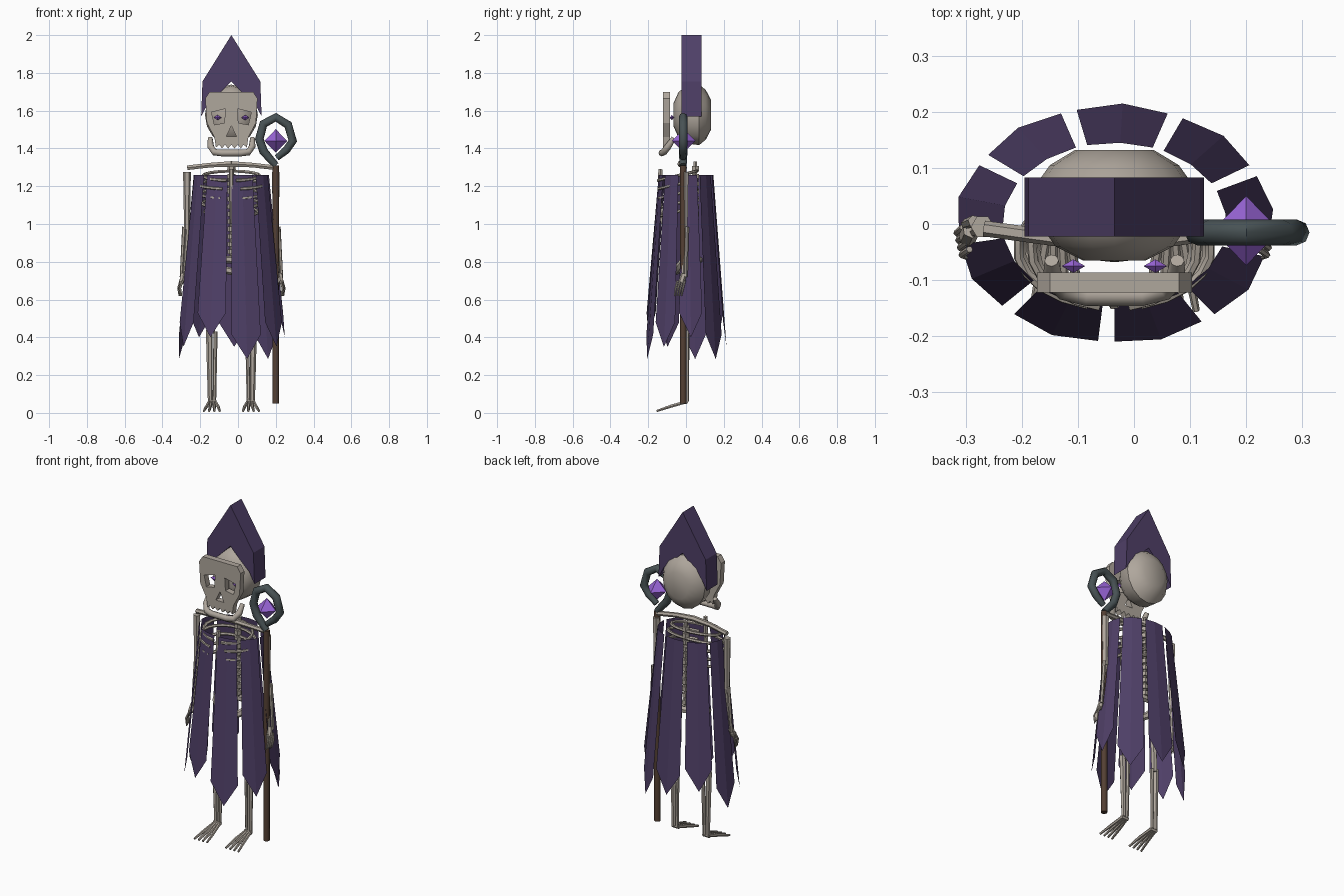
import bpy, bmesh, math
from mathutils import Vector

if "Cube" in bpy.data.objects:
    bpy.data.objects.remove(bpy.data.objects["Cube"])

C = -0.035  # body centre line in x


def material(name, col):
    m = bpy.data.materials.new(name)
    m.diffuse_color = (*col, 1)
    m.use_nodes = True
    m.node_tree.nodes["Principled BSDF"].inputs["Base Color"].default_value = m.diffuse_color
    return m


BONE = material("bone", (0.43, 0.385, 0.335))
CLOTH = material("purple_cloth", (0.078, 0.05, 0.135))
GEM = material("violet_gem", (0.32, 0.13, 0.68))
METAL = material("dark_metal", (0.065, 0.085, 0.09))
WOOD = material("brown_wood", (0.09, 0.052, 0.034))


def finish(ob, mat, smooth=None):
    """Turn a curve into a mesh, set its material and shading."""
    bpy.ops.object.select_all(action='DESELECT')
    ob.select_set(True)
    bpy.context.view_layer.objects.active = ob
    if ob.type == 'CURVE':
        bpy.ops.object.convert(target='MESH')
        ob = bpy.context.object
    ob.data.materials.clear()
    ob.data.materials.append(mat)
    if smooth:
        bpy.ops.object.shade_smooth_by_angle(angle=math.radians(smooth))
    else:
        ob.data.polygons.foreach_set("use_smooth", [False] * len(ob.data.polygons))
    return ob


def add_spline(cu, pts, cyclic=False):
    s = cu.splines.new('POLY')
    s.points.add(len(pts) - 1)
    for p, q in zip(s.points, pts):
        p.co = (q[0], q[1], q[2], 1)
        p.radius = q[3] if len(q) > 3 else 1
    s.use_cyclic_u = cyclic


def tubes(name, paths, r, mat, res=1, smooth=50, cyclic=False):
    """Round bars along paths of (x, y, z[, radius factor])."""
    cu = bpy.data.curves.new(name, 'CURVE')
    cu.dimensions = '3D'
    cu.bevel_depth, cu.bevel_resolution, cu.use_fill_caps = r, res, True
    for p in paths:
        add_spline(cu, p, cyclic)
    ob = bpy.data.objects.new(name, cu)
    bpy.context.collection.objects.link(ob)
    return finish(ob, mat, smooth)


def plate(name, loops, y, half, mat):
    """Extruded front-facing outline; further loops cut holes."""
    cu = bpy.data.curves.new(name, 'CURVE')
    cu.dimensions, cu.fill_mode, cu.extrude = '2D', 'BOTH', half
    for lp in loops:
        add_spline(cu, [(x, z, 0) for x, z in lp], True)
    ob = bpy.data.objects.new(name, cu)
    ob.location, ob.rotation_euler = (C, y, 0), (math.pi / 2, 0, 0)
    bpy.context.collection.objects.link(ob)
    return finish(ob, mat)


def from_bmesh(name, bm, mat, smooth=None):
    bmesh.ops.recalc_face_normals(bm, faces=bm.faces)
    me = bpy.data.meshes.new(name)
    bm.to_mesh(me)
    ob = bpy.data.objects.new(name, me)
    bpy.context.collection.objects.link(ob)
    return finish(ob, mat, smooth)


def octahedron(name, loc, rx, ry, rz):
    bm = bmesh.new()
    ring = [bm.verts.new((loc[0] + a * rx, loc[1] + b * ry, loc[2]))
            for a, b in ((1, 0), (0, 1), (-1, 0), (0, -1))]
    for s in (1, -1):
        tip = bm.verts.new((loc[0], loc[1], loc[2] + s * rz))
        for i in range(4):
            bm.faces.new((ring[i], ring[(i + 1) % 4], tip))
    return from_bmesh(name, bm, GEM)


def both(paths):
    """Paths in offsets from the centre line, placed on both sides."""
    return [[(C + s * p[0], *p[1:]) for p in path] for s in (1, -1) for path in paths]


def sym(half):
    return half + [(-x, z) for x, z in reversed(half) if abs(x) > 1e-6]


# Cloak strips: nine pointed panels flaring out on an ellipse
bm = bmesh.new()
for k in range(9):
    mid = 287 + 40 * k
    tip = (0.285, 0.35, 0.40)[k % 3]
    top, low = [], []
    for d in (-17, 0, 17):
        a = math.radians(mid + d)
        z = tip if d == 0 else tip + 0.13
        f = 1 if d == 0 else 0.975
        top.append(bm.verts.new((C + 0.2 * math.cos(a), 0.145 * math.sin(a), 1.26)))
        low.append(bm.verts.new((C + 0.285 * f * math.cos(a), 0.215 * f * math.sin(a), z)))
    for i in (0, 1):
        bm.faces.new((top[i], low[i], low[i + 1], top[i + 1]))
from_bmesh("cloak_strips", bm, CLOTH)

# Hood: pointed arch
outer = [(0.16, 1.57), (0.153, 1.755), (0, 2.0)]
inner = [(0, 1.755), (0.075, 1.68), (0.125, 1.635)]
plate("hood", [outer + [(-x, z) for x, z in outer[1::-1]]
               + [(-x, z) for x, z in inner[::-1]] + inner[1:]], 0.03, 0.0525, CLOTH)

# Cranium: rings along y
bm = bmesh.new()
rings = []
for y, f in ((0.132, 0.5), (0.105, 0.82), (0.07, 1), (0.0, 0.95), (-0.04, 0.75), (-0.065, 0.4)):
    rings.append([bm.verts.new((C + 0.14 * f * math.cos(i * math.pi / 8), y,
                                1.578 + 0.16 * f * math.sin(i * math.pi / 8))) for i in range(16)])
for a, b in zip(rings, rings[1:]):
    for i in range(16):
        bm.faces.new((a[i], a[(i + 1) % 16], b[(i + 1) % 16], b[i]))
bm.faces.new(rings[0])
bm.faces.new(rings[-1])
from_bmesh("cranium", bm, BONE, 40)

# Face plate with eye and nose holes and a toothed lower edge
half = [(0.115, 1.70), (0.138, 1.665), (0.13, 1.535), (0.09, 1.46), (0.082, 1.405),
        (0.064, 1.42), (0.05, 1.4), (0.034, 1.42), (0.017, 1.4), (0, 1.42)]
eye = [(0.032, 1.61), (0.105, 1.592), (0.09, 1.525), (0.037, 1.535)]
plate("face_plate", [sym(half), eye, [(-x, z) for x, z in eye],
                     [(0, 1.52), (0.027, 1.462), (-0.027, 1.462)]], -0.104, 0.018, BONE)
for side, s in (("left", -1), ("right", 1)):
    octahedron(side + "_eye", (C + s * 0.073, -0.075, 1.563), 0.021, 0.012, 0.014)

# Jaw: curved bar under the face
jaw = [(0.112, -0.065, 1.455, 0.7), (0.11, -0.095, 1.41), (0.09, -0.118, 1.38), (0.05, -0.128, 1.376)]
tubes("jaw", [[(C + x, *r) for x, *r in jaw] + [(C - x, *r) for x, *r in jaw[::-1]]], 0.018, BONE, 2)

# Collar bones, breastbone and spine
tubes("collar_bones", both([[(0, -0.03, 1.318, 1.2), (0.11, -0.025, 1.312), (0.232, -0.008, 1.298)]]), 0.014, BONE)
tubes("breastbone", [[(C, -0.135, 1.29), (C, -0.14, 1.15), (C, -0.125, 1.0, 0.6)]], 0.013, BONE)
tubes("spine", [[(C, 0.05, 0.83), (C, 0.05, 1.33)]], 0.011, BONE)
tubes("vertebrae", [[(C, 0.05, 0.84 + 0.04 * i), (C, 0.05, 0.866 + 0.04 * i)] for i in range(12)], 0.021, BONE)

# Ribs: open hoops dipping toward the front
ribs = []
for i, (z, f) in enumerate(((1.255, 0.86), (1.21, 1), (1.16, 0.97), (1.11, 0.9), (1.065, 0.82))):
    end = (80, 74, 70, 66, 62)[i]
    path = []
    for j in range(11):
        t = math.radians(90 - (90 + end) * j / 10)
        path.append((0.172 * f * math.cos(t), -0.045 + 0.103 * math.sin(t), z + 0.025 * math.sin(t)))
    ribs.append(path)
tubes("ribs", both(ribs), 0.009, BONE)

# Pelvis: tilted hoop with hip knobs
hoop = [(C + 0.11 * math.cos(t), 0.01 + 0.06 * math.sin(t), 0.8 + 0.03 * math.sin(t) + 0.02 * math.cos(2 * t))
        for t in [i * math.pi / 8 for i in range(16)]]
tubes("pelvis", [hoop], 0.02, BONE, cyclic=True)

# Arms: upper bone, paired forearm bones and fingers
tubes("upper_arms", both([[(0.235, -0.005, 1.275, 1.15), (0.235, -0.005, 0.97, 0.85)]]), 0.018, BONE)
tubes("forearms", both([[(0.23, -0.005, 0.985), (0.25, -0.015, 0.72, 0.8)],
                        [(0.25, 0.005, 0.985), (0.265, 0.0, 0.72, 0.8)]]), 0.011, BONE)
tubes("hands", both([[(0.255, -0.01, 0.735), (0.262, -0.025, 0.69)]]), 0.016, BONE)
tubes("fingers", both([[(0.258 + 0.004 * i, -0.045 + 0.013 * i, 0.70),
                        (0.272 + 0.003 * i, -0.055 + 0.013 * i, 0.66),
                        (0.264 + 0.004 * i, -0.06 + 0.012 * i, 0.62, 0.6)] for i in range(4)]), 0.006, BONE)

# Legs: thigh, paired shin bones, ankle and splayed toes
tubes("thighs", both([[(0.09, 0.01, 0.80, 1.2), (0.105, 0.005, 0.42)]]), 0.017, BONE)
tubes("shins", both([[(0.117, 0.0, 0.44, 1.15), (0.112, 0.004, 0.06, 0.8)],
                     [(0.084, 0.008, 0.43, 0.7), (0.09, 0.006, 0.06, 0.6)]]), 0.016, BONE)
tubes("ankles", both([[(0.08, 0.0, 0.058), (0.124, 0.0, 0.058)]]), 0.012, BONE)
tubes("toes", both([[(0.085 + 0.011 * i, 0.0, 0.058), (0.071 + 0.02 * i, -0.08, 0.035),
                     (0.062 + 0.028 * i, -0.155, 0.01, 0.7)] for i in range(4)]), 0.009, BONE)

# Staff: wooden shaft, metal crook and floating gem
tubes("staff_shaft", [[(0.2, -0.015, 0.05), (0.2, -0.015, 1.31)]], 0.018, WOOD, 2)
crook = [(0.2, 1.31, 0.8), (0.135, 1.385, 1), (0.113, 1.45, 1), (0.135, 1.53, 1), (0.2, 1.565, 1),
         (0.265, 1.525, 1), (0.29, 1.44, 1), (0.255, 1.39, 0.9), (0.205, 1.35, 0.7)]
tubes("staff_crook", [[(x, -0.015, z, r) for x, z, r in crook]], 0.023, METAL, 2)
octahedron("staff_gem", (0.2, -0.012, 1.44), 0.06, 0.062, 0.062)
